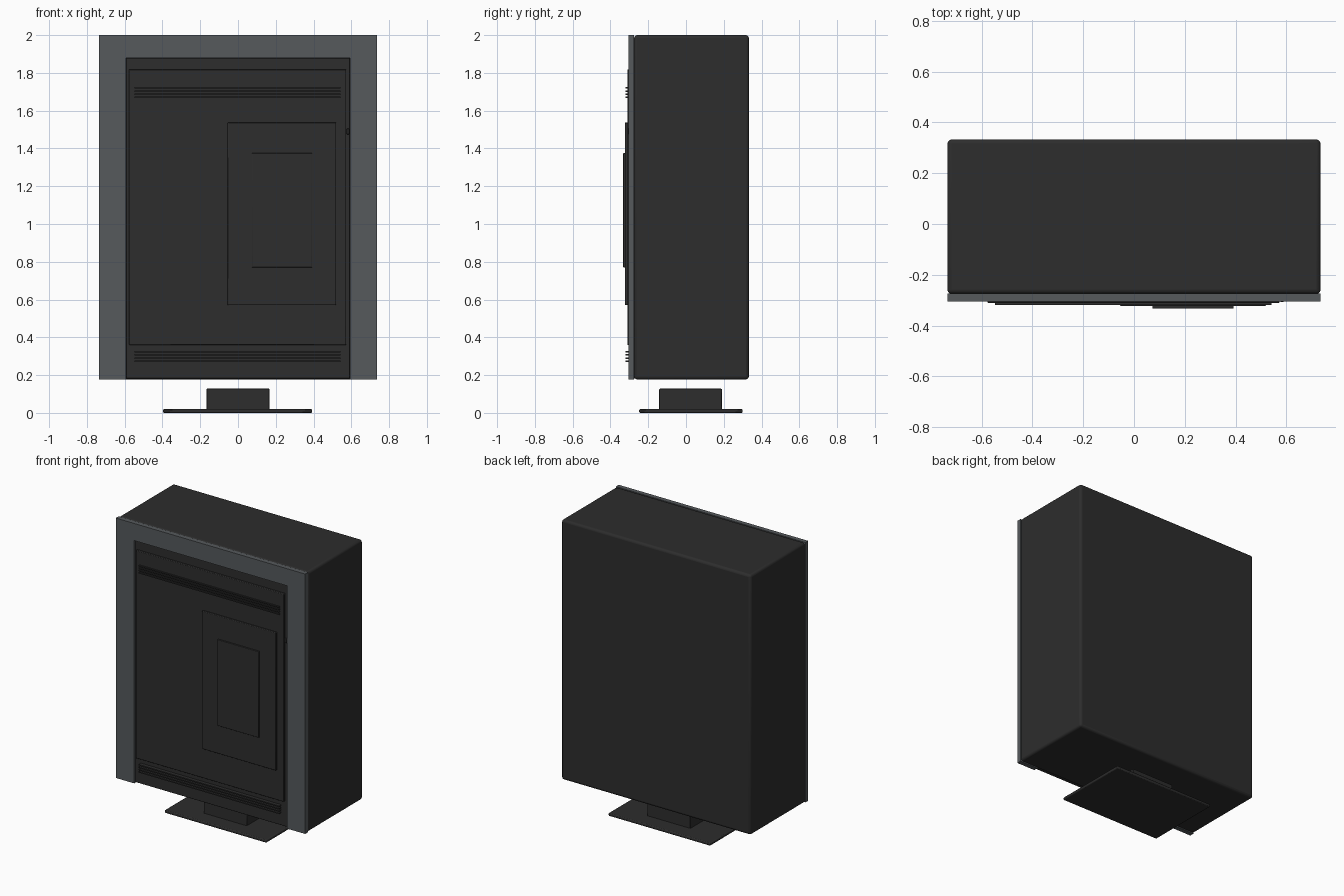
import bpy, bmesh

if "Cube" in bpy.data.objects:
    bpy.data.objects.remove(bpy.data.objects["Cube"])


def material(name, rgb):
    m = bpy.data.materials.new(name)
    m.diffuse_color = (*rgb, 1)
    m.use_nodes = True
    m.node_tree.nodes["Principled BSDF"].inputs["Base Color"].default_value = m.diffuse_color
    return m


black = material("matte black", (0.026, 0.026, 0.026))
grey = material("slate grey", (0.092, 0.101, 0.108))


def finish(name, bm, mat, bevel, segments):
    me = bpy.data.meshes.new(name)
    bm.to_mesh(me)
    bm.free()
    me.materials.append(mat)
    ob = bpy.data.objects.new(name, me)
    bpy.context.collection.objects.link(ob)
    if bevel:
        mod = ob.modifiers.new("rounded edges", "BEVEL")
        mod.width, mod.segments = bevel, segments
        bpy.ops.object.select_all(action="DESELECT")
        ob.select_set(True)
        bpy.context.view_layer.objects.active = ob
        bpy.ops.object.shade_smooth_by_angle()
    return ob


def box(name, x, y, z, mat=black, bevel=0.0, segments=2):
    """Box from (min, max) ranges on each axis."""
    bm = bmesh.new()
    bmesh.ops.create_cube(bm, size=1)
    for v in bm.verts:
        v.co = [sum(r) / 2 + c * (r[1] - r[0]) for c, r in zip(v.co, (x, y, z))]
    return finish(name, bm, mat, bevel, segments)


# Cabinet
box("cabinet", (-0.735, 0.735), (-0.275, 0.333), (0.177, 2.0), bevel=0.016, segments=3)

# Surround: an upside-down U around the front
outline = [(-0.735, 0.177), (-0.735, 2.0), (0.735, 2.0), (0.735, 0.177),
           (0.592, 0.177), (0.592, 1.88), (-0.592, 1.88), (-0.592, 0.177)]
bm = bmesh.new()
face = bm.faces.new([bm.verts.new((x, -0.305, z)) for x, z in outline])
extruded = bmesh.ops.extrude_face_region(bm, geom=[face])["geom"]
bmesh.ops.translate(bm, vec=(0, 0.031, 0),
                    verts=[g for g in extruded if isinstance(g, bmesh.types.BMVert)])
bmesh.ops.recalc_face_normals(bm, faces=bm.faces)
finish("surround", bm, grey, 0, 0)

# Front plate and stacked door panels
box("front_plate", (-0.592, 0.592), (-0.295, -0.27), (0.182, 1.878), bevel=0.004)
box("door", (-0.577, 0.573), (-0.311, -0.29), (0.36, 1.818), bevel=0.004)
box("outer_panel", (-0.055, 0.52), (-0.324, -0.305), (0.57, 1.538), bevel=0.004)
box("inner_panel", (0.073, 0.393), (-0.333, -0.32), (0.77, 1.375), bevel=0.003)
box("door_catch", (0.575, 0.59), (-0.307, -0.29), (1.475, 1.505), bevel=0.003)

# Vent slats above and below
for label, low in (("upper", 1.671), ("lower", 0.274)):
    for i in range(4):
        z = low + i * 0.0165
        box(f"{label}_slat_{i + 1}", (-0.547, 0.542), (-0.319, -0.285),
            (z - 0.004, z + 0.004))

# Stand
box("pedestal", (-0.167, 0.167), (-0.142, 0.19), (0.01, 0.128), bevel=0.004)
box("base_plate", (-0.397, 0.393), (-0.248, 0.3), (0.0, 0.02), bevel=0.006)
